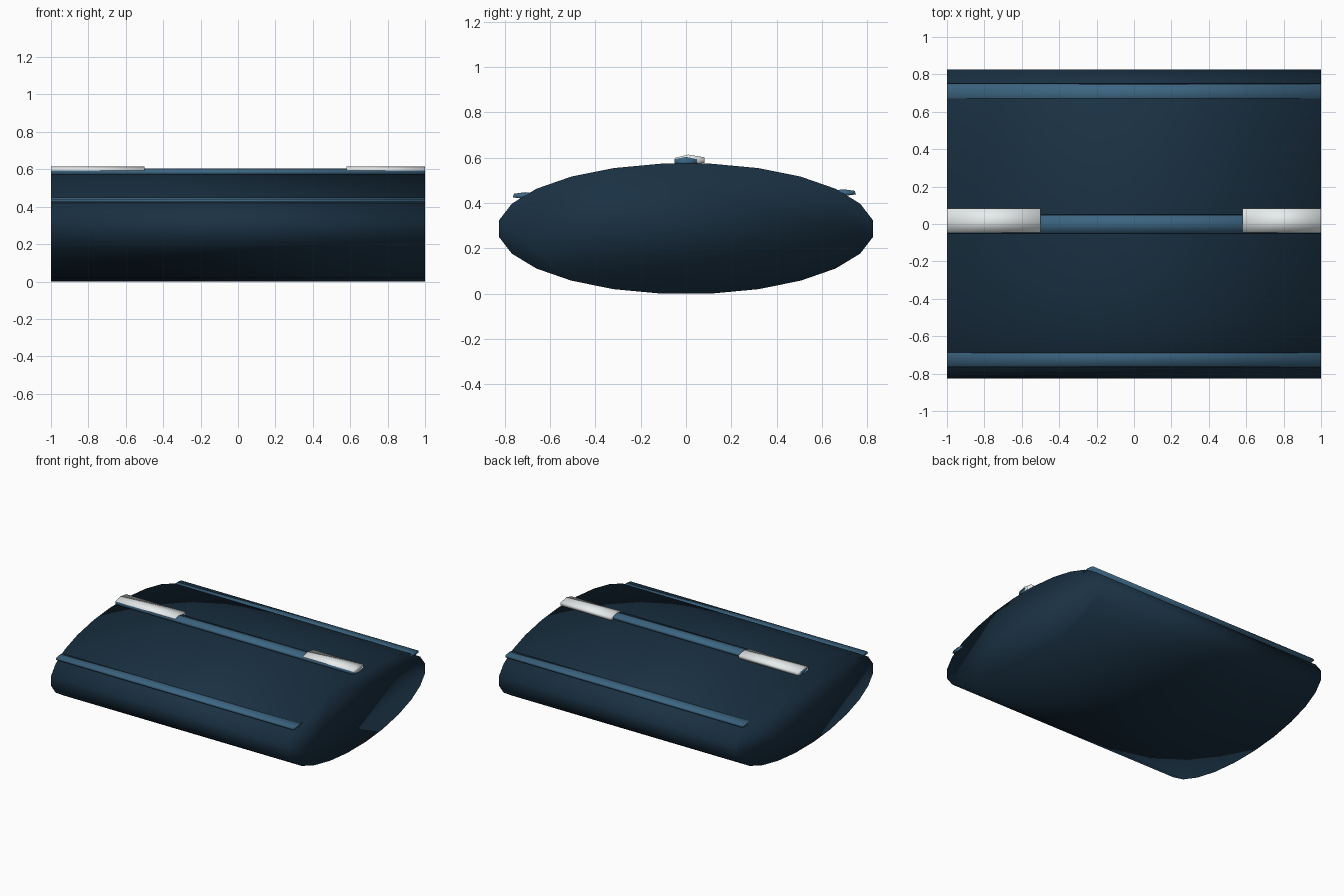
import bpy, bmesh, math

if "Cube" in bpy.data.objects:
    bpy.data.objects.remove(bpy.data.objects["Cube"])


def material(name, rgb):
    m = bpy.data.materials.new(name)
    m.diffuse_color = (*rgb, 1)
    m.use_nodes = True
    m.node_tree.nodes["Principled BSDF"].inputs["Base Color"].default_value = m.diffuse_color
    return m


NAVY = material("navy", (0.010, 0.030, 0.055))
BLUE = material("steel_blue", (0.045, 0.13, 0.22))
WHITE = material("off_white", (0.80, 0.84, 0.84))


def extrude_x(name, profile, x0, x1, mat):
    """Closed prism along x from a (y, z) profile, smooth shaded."""
    bm = bmesh.new()
    a = [bm.verts.new((x0, y, z)) for y, z in profile]
    b = [bm.verts.new((x1, y, z)) for y, z in profile]
    n = len(profile)
    bm.faces.new(a)
    bm.faces.new(b)
    for i in range(n):
        j = (i + 1) % n
        bm.faces.new((a[i], a[j], b[j], b[i]))
    bmesh.ops.recalc_face_normals(bm, faces=bm.faces)
    for f in bm.faces:
        f.smooth = True
    me = bpy.data.meshes.new(name)
    bm.to_mesh(me)
    bm.free()
    me.materials.append(mat)
    ob = bpy.data.objects.new(name, me)
    bpy.context.collection.objects.link(ob)
    return ob


def ellipse(cy, cz, ry, rz, n):
    """Elliptical outline with flats at top and sides."""
    k = math.cos(math.pi / n)
    return [(cy + ry / k * math.cos((i + 0.5) * 2 * math.pi / n),
             cz + rz / k * math.sin((i + 0.5) * 2 * math.pi / n)) for i in range(n)]


# Main body
extrude_x("body", ellipse(0, 0.287, 0.825, 0.287, 24), -1, 1, NAVY)

# Side rails, slightly uneven in height and reach
for name, y, z in (("front_rail", -0.71, 0.433), ("back_rail", 0.695, 0.446)):
    extrude_x(name, [(y - 0.055, z - 0.008), (y - 0.05, z + 0.008), (y, z + 0.015),
                     (y + 0.05, z + 0.008), (y + 0.055, z - 0.008), (y, z - 0.015)],
              -1, 1, BLUE)

# Top ridge
extrude_x("ridge_rail", [(-0.05, 0.575), (-0.05, 0.594), (0, 0.604),
                         (0.048, 0.594), (0.05, 0.575), (0, 0.565)], -1, 1, BLUE)

# Pale strips over both ends of the ridge
for name, x0, x1 in (("left_strip", -1, -0.5), ("right_strip", 0.58, 1)):
    extrude_x(name, [(-0.045, 0.58), (-0.046, 0.600), (0.01, 0.614), (0.082, 0.602),
                     (0.082, 0.578), (0.02, 0.565)], x0, x1, WHITE)
